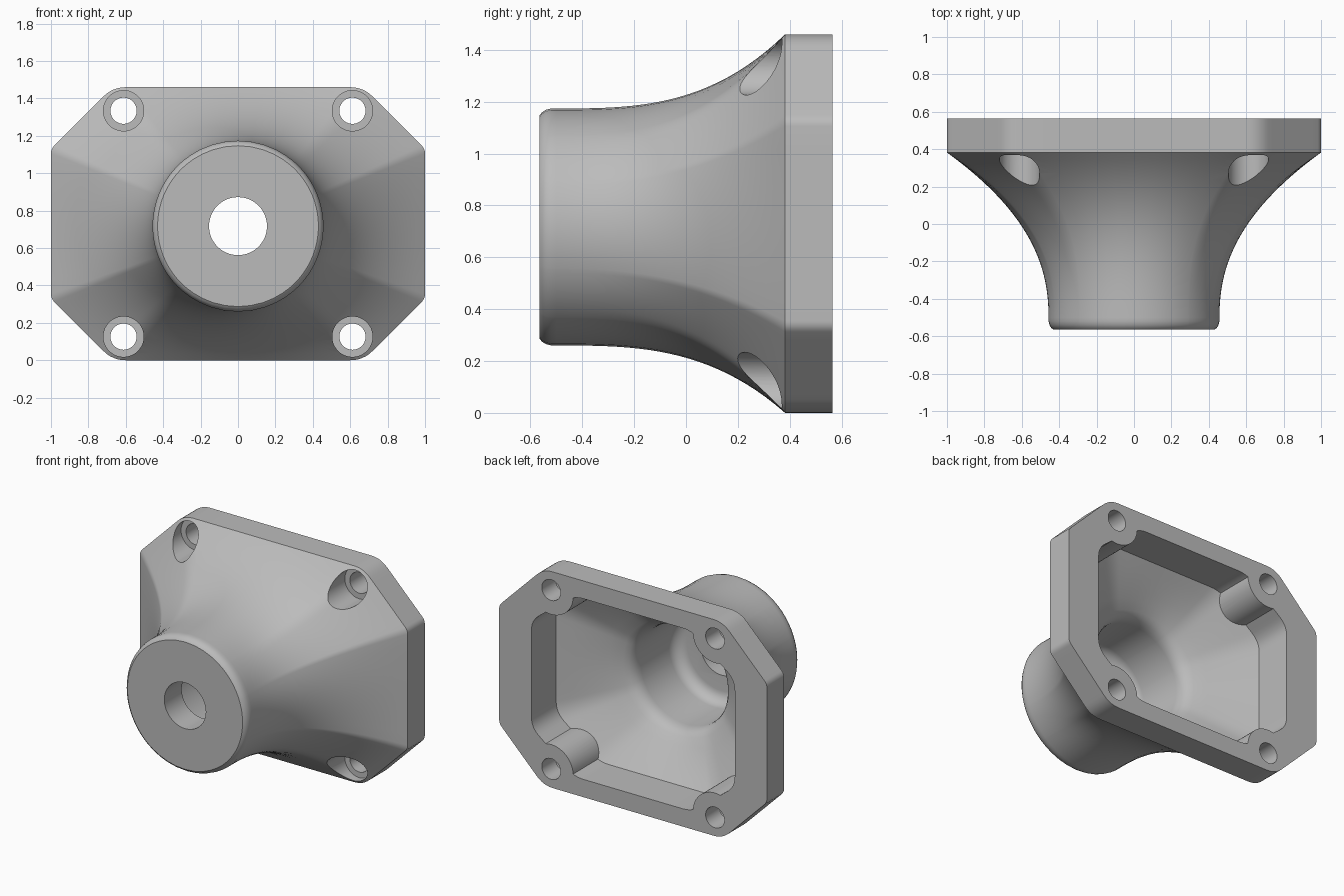
import bpy, bmesh, math
from mathutils import Vector

cube = bpy.data.objects.get("Cube")
if cube:
    bpy.data.objects.remove(cube, do_unlink=True)

FLANGE_Z, HUB_Z = 0.73, 0.717

grey = bpy.data.materials.new("light_grey")
grey.use_nodes = True
grey.diffuse_color = (0.5, 0.5, 0.5, 1)
grey.node_tree.nodes["Principled BSDF"].inputs["Base Color"].default_value = (0.5, 0.5, 0.5, 1)


def octagon(side, top, d_side, d_top, steps=10):
    """Rounded octagon in x/z; side and top are its two corners in the first quadrant."""
    (a, b), (c, d) = side, top
    quad = [(a, b, d_side), (c, d, d_top)]
    corners = quad + [(-x, z, r) for x, z, r in reversed(quad)]
    corners += [(-x, -z, r) for x, z, r in corners]
    pts, n = [], len(corners)
    for i, (x, z, r) in enumerate(corners):
        p = Vector((x, z))
        before, after = Vector(corners[i - 1][:2]), Vector(corners[(i + 1) % n][:2])
        p0 = p + (before - p).normalized() * r
        p2 = p + (after - p).normalized() * r
        for k in range(7):
            t = k / 6
            pts.append(p0 * (1 - t) ** 2 + p * 2 * t * (1 - t) + p2 * t * t)
        r_next = corners[(i + 1) % n][2]
        end = after + (p - after).normalized() * r_next
        pts += [p2.lerp(end, k / steps) for k in range(1, steps)]
    return pts


def ring(outline, y, radius, blend):
    """Section between a hub circle and the outline; blend gives the share per point."""
    out = []
    for p in outline:
        f = blend(p)
        q = p.normalized() * radius
        out.append((q.x + (p.x - q.x) * f, y,
                    HUB_Z + q.y + (FLANGE_Z + p.y - HUB_Z - q.y) * f))
    return out


def loft(name, rings):
    bm = bmesh.new()
    rows = [[bm.verts.new(c) for c in r] for r in rings]
    n = len(rows[0])
    for a, b in zip(rows, rows[1:]):
        for i in range(n):
            j = (i + 1) % n
            bm.faces.new((a[i], a[j], b[j], b[i]))
    bm.faces.new(rows[0])
    bm.faces.new(rows[-1])
    bmesh.ops.recalc_face_normals(bm, faces=bm.faces[:])
    mesh = bpy.data.meshes.new(name)
    bm.to_mesh(mesh)
    bm.free()
    mesh.materials.append(grey)
    obj = bpy.data.objects.new(name, mesh)
    bpy.context.collection.objects.link(obj)
    return obj


def rod(name, x, z, radius, y0, y1, sides=48):
    angles = [2 * math.pi * i / sides for i in range(sides)]
    return loft(name, [[(x + radius * math.cos(a), y, z + radius * math.sin(a))
                        for a in angles] for y in (y0, y1)])


def subtract(target, cutter):
    cutter.hide_render = True
    mod = target.modifiers.new("cut", 'BOOLEAN')
    mod.operation, mod.solver, mod.object = 'DIFFERENCE', 'EXACT', cutter
    bpy.ops.object.select_all(action='DESELECT')
    bpy.context.view_layer.objects.active = target
    target.select_set(True)
    bpy.ops.object.modifier_apply(modifier=mod.name)
    bpy.data.objects.remove(cutter, do_unlink=True)


# Outer body: rounded hub nose, flared sides, straight flange
outer = octagon((1.0, 0.40), (0.67, 0.73), 0.025, 0.07)
HUB_R, START, FLANGE_Y, BACK = 0.457, -0.5, 0.382, 0.565
rings = [ring(outer, y, r, lambda p: 0)
         for y, r in ((-0.565, 0.43), (-0.556, 0.442), (-0.54, 0.452), (-0.52, HUB_R))]
STEPS = 24
for k in range(STEPS + 1):
    t = k / STEPS
    rings.append(ring(outer, START + (FLANGE_Y - START) * t, HUB_R,
                      lambda p: t ** (2.25 + 0.75 * p.normalized().y ** 2)))
rings.append(ring(outer, BACK, HUB_R, lambda p: 1))
housing = loft("flanged_housing", rings)

# Cavity: straight pocket, tapering funnel, filleted bore with a rounded floor
inner = octagon((0.76, 0.36), (0.44, 0.61), 0.07, 0.07)
BORE_R = 0.34
sections = [(0.62, 1), (0.30, 1)]
sections += [(0.30 - 0.04 * k, 1 - 0.172 * k) for k in range(1, 6)]
sections += [(0.08, 0.075), (0.055, 0.03), (0.025, 0.006), (0.0, 0)]
rings = [ring(inner, y, BORE_R, lambda p: f) for y, f in sections]
for k in range(7):
    a = math.pi / 2 * k / 6
    rings.append(ring(inner, -0.30 - 0.08 * math.sin(a),
                      BORE_R - 0.08 * (1 - math.cos(a)), lambda p: 0))
cavity = loft("cavity_cutter", rings)

# Screw positions; solid bosses are kept around them inside the cavity
screws = [(sx * 0.612, FLANGE_Z + sz * 0.604) for sx in (-1, 1) for sz in (-1, 1)]
for x, z in screws:
    subtract(cavity, rod("screw_boss", x, z, 0.165, -0.2, 0.7))
subtract(housing, cavity)

# Shaft hole, screw holes and their counterbores
subtract(housing, rod("shaft_hole", 0, HUB_Z, 0.155, -0.7, -0.2, 64))
for x, z in screws:
    subtract(housing, rod("screw_hole", x, z, 0.07, 0.2, 0.7))
    subtract(housing, rod("counterbore", x, z, 0.108, -0.1, 0.42))

# Smooth shading with sharp machined edges
bpy.ops.object.select_all(action='DESELECT')
bpy.context.view_layer.objects.active = housing
housing.select_set(True)
bpy.ops.object.shade_smooth_by_angle(angle=math.radians(30))
